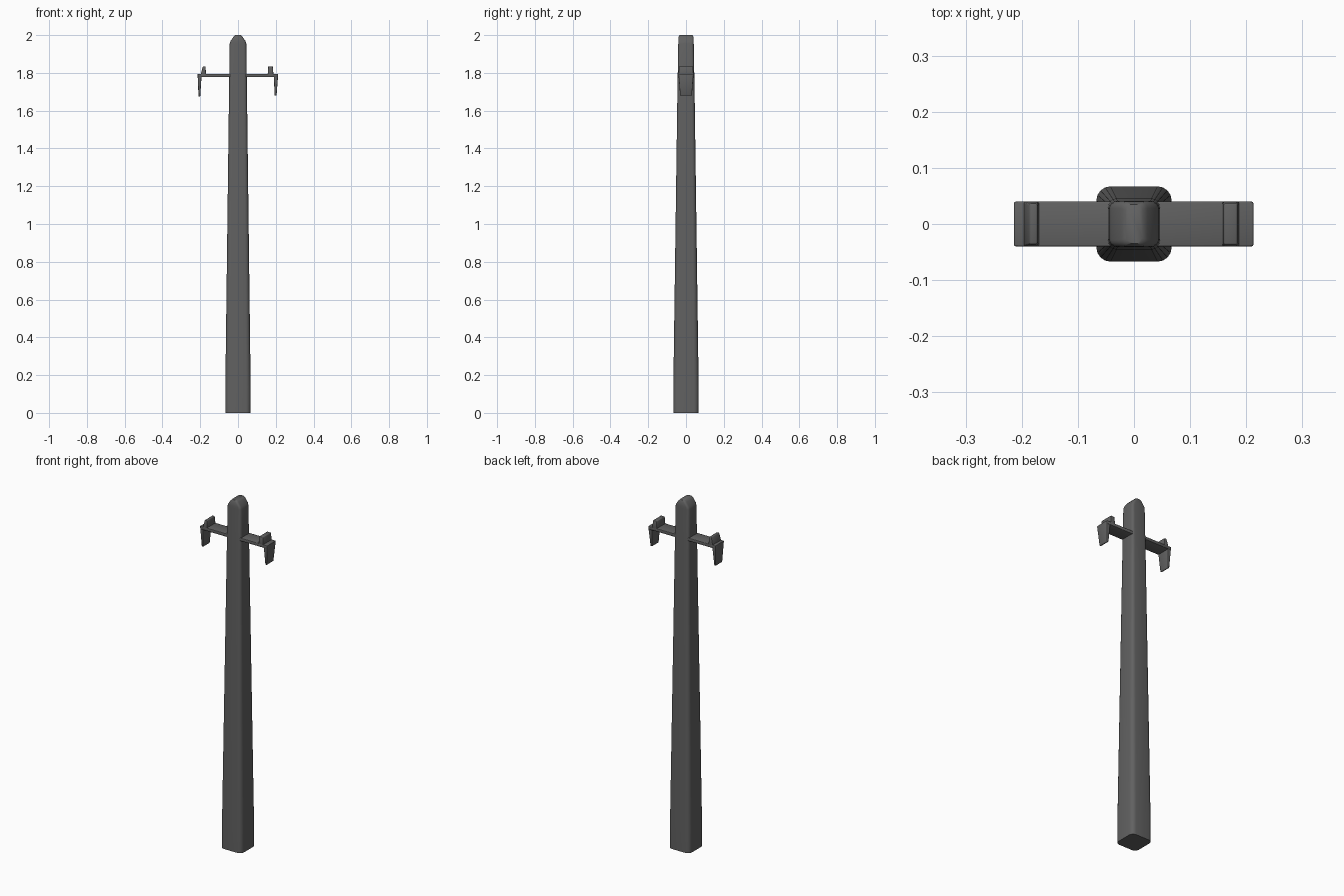
import bpy, bmesh, math

if "Cube" in bpy.data.objects:
    bpy.data.objects.remove(bpy.data.objects["Cube"])

# Dark grey paint shared by all parts
dark = bpy.data.materials.new("dark_grey")
dark.diffuse_color = (0.12, 0.12, 0.12, 1)
dark.use_nodes = True
dark.node_tree.nodes["Principled BSDF"].inputs["Base Color"].default_value = dark.diffuse_color


def finish(name, bm, angle=50):
    bmesh.ops.recalc_face_normals(bm, faces=bm.faces)
    me = bpy.data.meshes.new(name)
    bm.to_mesh(me)
    bm.free()
    me.materials.append(dark)
    ob = bpy.data.objects.new(name, me)
    bpy.context.collection.objects.link(ob)
    bpy.context.view_layer.objects.active = ob
    ob.select_set(True)
    bpy.ops.object.shade_smooth_by_angle(angle=math.radians(angle))
    ob.select_set(False)
    return ob


def section(hx, hy, r, z, n=4):
    """Rounded rectangle ring at height z."""
    pts = []
    for k, (sx, sy) in enumerate([(1, 1), (-1, 1), (-1, -1), (1, -1)]):
        for i in range(n + 1):
            a = math.pi / 2 * (k + i / n)
            pts.append((sx * (hx - r) + r * math.cos(a),
                        sy * (hy - r) + r * math.sin(a), z))
    return pts


def skin(bm, rings):
    """Closed skin through matching rings of points."""
    loops = [[bm.verts.new(p) for p in ring] for ring in rings]
    for a, b in zip(loops, loops[1:]):
        for i in range(len(a)):
            j = (i + 1) % len(a)
            bm.faces.new((a[i], a[j], b[j], b[i]))
    bm.faces.new(loops[0])
    bm.faces.new(loops[-1])


def loft(name, rings):
    bm = bmesh.new()
    skin(bm, rings)
    return finish(name, bm)


def block(name, lower, upper, bevel=0.003):
    """Tapered block; each end is (x0, x1, half depth, z)."""
    bm = bmesh.new()
    skin(bm, [[(x0, -y, z), (x1, -y, z), (x1, y, z), (x0, y, z)]
              for x0, x1, y, z in (lower, upper)])
    bmesh.ops.bevel(bm, geom=bm.edges[:], offset=bevel, segments=2,
                    profile=0.5, affect='EDGES')
    return finish(name, bm)


# Tapered post with a straight foot and a wedge-shaped tip
loft("post", [
    section(0.067, 0.067, 0.025, 0.0),
    section(0.067, 0.067, 0.025, 0.14),
    section(0.0475, 0.0455, 0.016, 1.70),
    section(0.044, 0.041, 0.014, 1.955),
    section(0.040, 0.041, 0.013, 1.968),
    section(0.024, 0.040, 0.012, 1.991),
    section(0.015, 0.035, 0.010, 2.0),
])

# Flat cross arm
block("cross_arm", (-0.21, 0.21, 0.04, 1.777), (-0.21, 0.21, 0.04, 1.795))

# Hanging tabs at both ends, tapering downwards
block("left_tab", (-0.209, -0.200, 0.031, 1.675), (-0.214, -0.192, 0.04, 1.795))
block("right_tab", (0.194, 0.204, 0.031, 1.679), (0.189, 0.213, 0.04, 1.795))

# Short upright stops near both ends
block("left_stop", (-0.198, -0.169, 0.04, 1.788), (-0.186, -0.172, 0.036, 1.835))
block("right_stop", (0.157, 0.188, 0.04, 1.788), (0.160, 0.184, 0.037, 1.835))
